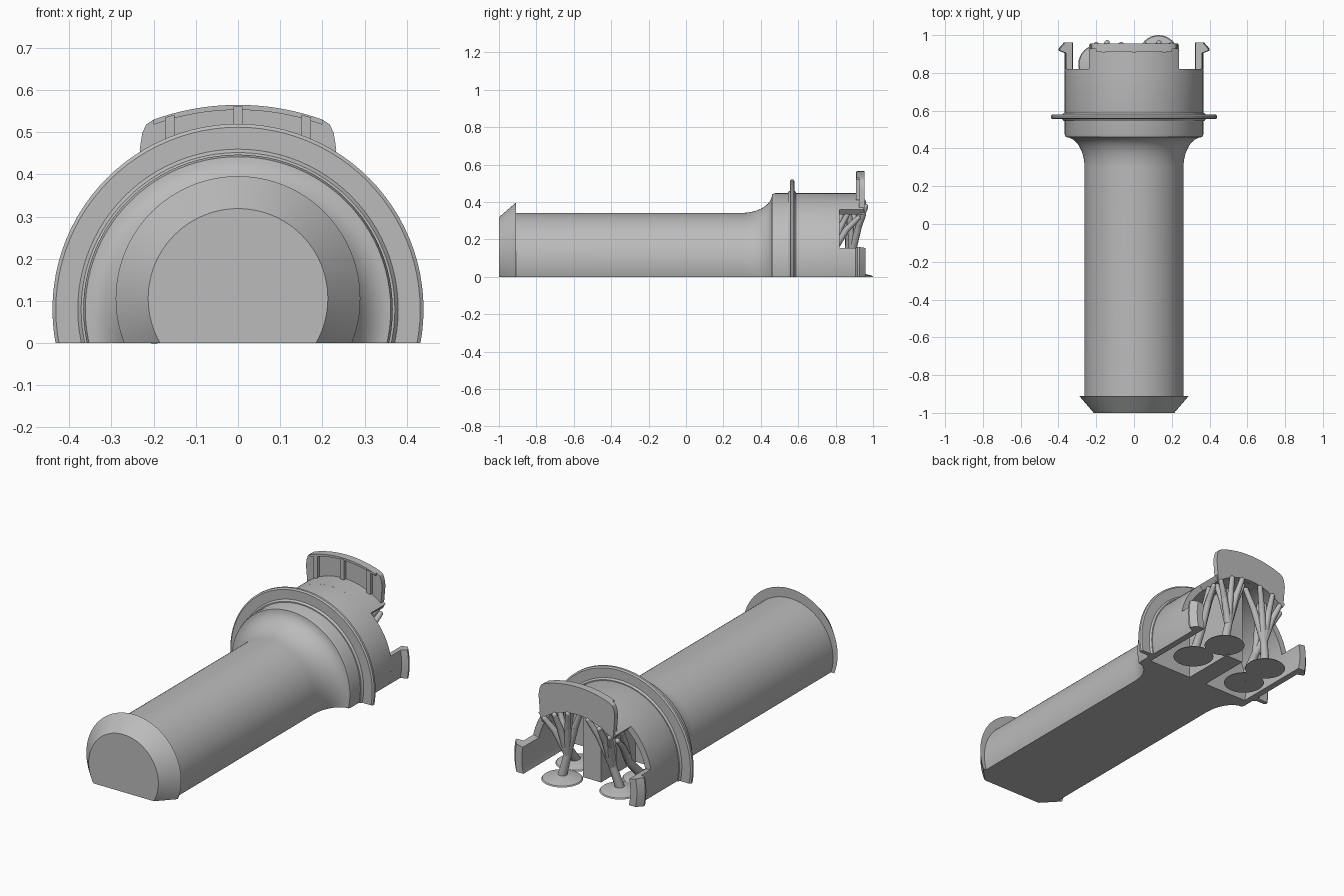
import bpy, bmesh
from math import sin, cos, pi, radians, sqrt
from mathutils import Vector, Matrix

old = bpy.data.objects.get("Cube")
if old:
    bpy.data.objects.remove(old)

grey = bpy.data.materials.new("plain grey")
grey.use_nodes = True
grey.diffuse_color = (0.5, 0.5, 0.5, 1)
grey.node_tree.nodes["Principled BSDF"].inputs["Base Color"].default_value = (0.5, 0.5, 0.5, 1)

AXIS_Z = 0.08
OUTER, INNER = 0.367, 0.332


def finish(bm, name, angle=35):
    bmesh.ops.recalc_face_normals(bm, faces=bm.faces)
    mesh = bpy.data.meshes.new(name)
    bm.to_mesh(mesh)
    bm.free()
    mesh.materials.append(grey)
    ob = bpy.data.objects.new(name, mesh)
    bpy.context.collection.objects.link(ob)
    bpy.ops.object.select_all(action='DESELECT')
    ob.select_set(True)
    bpy.context.view_layer.objects.active = ob
    bpy.ops.object.shade_smooth_by_angle(angle=radians(angle))
    return ob


def cut_flat(bm):
    """Remove everything under the ground plane and cap the cut."""
    cut = bmesh.ops.bisect_plane(bm, geom=bm.verts[:] + bm.edges[:] + bm.faces[:],
                                 plane_co=(0, 0, 0), plane_no=(0, 0, 1), clear_inner=True)
    edges = [e for e in cut["geom_cut"] if isinstance(e, bmesh.types.BMEdge)]
    if edges:
        bmesh.ops.triangle_fill(bm, edges=edges, use_beauty=True)


def revolve(name, profile, start=0, end=360, steps=96, axis_z=AXIS_Z):
    """Turn (radius, y) points about the long axis; degrees from +x."""
    bm = bmesh.new()
    full = end - start == 360
    rings = []
    for i in range(steps if full else steps + 1):
        t = radians(start + (end - start) * i / steps)
        rings.append([bm.verts.new((r * cos(t), y, axis_z + r * sin(t))) for r, y in profile])
    n = len(profile)
    spans = n - 1 if profile[0][0] == 0 else n
    for i in range(steps):
        a, b = rings[i], rings[(i + 1) % len(rings)]
        for j in range(spans):
            k = (j + 1) % n
            bm.faces.new((a[j], a[k], b[k], b[j]))
    if not full:
        bm.faces.new(rings[0])
        bm.faces.new(rings[-1])
    bmesh.ops.remove_doubles(bm, verts=bm.verts, dist=1e-5)
    cut_flat(bm)
    return finish(bm, name)


def extrude_y(name, outline, y0, y1):
    """Extrude an (x, z) outline along y."""
    bm = bmesh.new()
    face = bm.faces.new([bm.verts.new((x, y0, z)) for x, z in outline])
    new = bmesh.ops.extrude_face_region(bm, geom=[face])["geom"]
    bmesh.ops.translate(bm, vec=(0, y1 - y0, 0),
                        verts=[v for v in new if isinstance(v, bmesh.types.BMVert)])
    return finish(bm, name, 25)


# Shaft flaring into the hollow cup
flare = [(0.262 + 0.1 * (1 - cos(u)), 0.3 + 0.16 * sin(u))
         for u in [i * pi / 24 for i in range(13)]]
revolve("shaft_and_cup",
        [(0, -0.92), (0.262, -0.92)] + flare +
        [(OUTER, 0.475), (OUTER, 0.82), (INNER, 0.82), (INNER, 0.52), (0, 0.52)])

# Bevelled end cap, set slightly higher than the shaft
revolve("end_cap", [(0, -1), (0.213, -1), (0.29, -0.91), (0, -0.91)], axis_z=0.106)

# Round flange on the cup
revolve("flange", [(0.35, 0.542), (0.372, 0.545), (0.38, 0.555), (0.432, 0.555), (0.44, 0.561),
                   (0.44, 0.573), (0.432, 0.579), (0.38, 0.579), (0.372, 0.588), (0.35, 0.59)])

# Central web inside the cup
web = 0.055
extrude_y("inner_web", [(-web, 0), (web, 0), (web, 0.41), (-web, 0.41)], 0.51, 0.82)

# Side clips with hooked ends
hook = [(INNER, 0.81), (OUTER, 0.81), (OUTER, 0.905), (0.4, 0.918), (0.4, 0.928),
        (0.372, 0.96), (INNER, 0.96)]
revolve("left_clip", hook, -18, 11.5, 12)
revolve("right_clip", hook, 168.5, 198, 12)

# Top clip: curved tongue with an upright plate and ribs
revolve("top_tongue", [(INNER, 0.81), (OUTER, 0.81), (OUTER, 0.95), (INNER, 0.95)], 49.5, 130.5, 32)


def crest(x):
    return sqrt(0.589 ** 2 - x * x) - 0.024


xs = [0.2 * i / 10 for i in range(-10, 11)]
top = [(x, crest(x)) for x in xs]
under = [(x, AXIS_Z + sqrt(INNER ** 2 - x * x)) for x in reversed(xs)]
side = [(0.218, 0.518), (0.227, 0.498), (0.233, 0.46), (0.222, 0.334)]
extrude_y("top_plate", top + side + under + [(-x, z) for x, z in reversed(side)], 0.926, 0.955)
lip = [(x, z - 0.012) for x, z in reversed(top)]
extrude_y("top_plate_rim", top + lip, 0.912, 0.93)
for i, x in enumerate((-0.162, 0, 0.162)):
    w = 0.011
    extrude_y(f"plate_rib_{i + 1}", [(x - w, 0.41), (x + w, 0.41), (x + w, crest(x + w) - 0.004),
                                     (x - w, crest(x - w) - 0.004)], 0.908, 0.93)


# Branching props standing on round feet
def rod(bm, a, b, r0, r1):
    a, b = Vector(a), Vector(b)
    d = b - a
    m = Matrix.Translation((a + b) / 2) @ d.to_track_quat('Z', 'Y').to_matrix().to_4x4()
    bmesh.ops.create_cone(bm, cap_ends=True, segments=12, radius1=r0, radius2=r1,
                          depth=d.length, matrix=m)
    bmesh.ops.create_uvsphere(bm, u_segments=12, v_segments=6, radius=r1,
                              matrix=Matrix.Translation(b))


def roof(deg, y):
    t = radians(deg)
    return (0.325 * cos(t), y, AXIS_Z + 0.325 * sin(t))


def prop(name, foot, fork, tips):
    bm = bmesh.new()
    x, y = foot
    bmesh.ops.create_cone(bm, cap_ends=True, segments=32, radius1=0.105, radius2=0.1, depth=0.006,
                          matrix=Matrix.Translation((x, y, 0.003)))
    bmesh.ops.create_cone(bm, cap_ends=True, segments=32, radius1=0.1, radius2=0.025, depth=0.02,
                          matrix=Matrix.Translation((x, y, 0.016)))
    rod(bm, (x, y, 0.015), fork, 0.024, 0.021)
    for deg, ty in tips:
        end = Vector(roof(deg, ty))
        knee = Vector(fork).lerp(end, 0.55) + Vector((0, 0, 0.02))
        rod(bm, fork, knee, 0.02, 0.017)
        rod(bm, knee, end, 0.017, 0.014)
    finish(bm, name)


prop("left_back_prop", (0.13, 0.895), (0.1, 0.89, 0.14),
     [(52, 0.95), (66, 0.96), (80, 0.95), (60, 0.87), (88, 0.9)])
prop("left_inner_prop", (0.18, 0.7), (0.19, 0.78, 0.13),
     [(50, 0.86), (46, 0.92), (62, 0.84)])
prop("right_back_prop", (-0.19, 0.845), (-0.16, 0.87, 0.14),
     [(128, 0.95), (116, 0.96), (102, 0.95), (120, 0.87), (95, 0.88)])
prop("right_inner_prop", (-0.2, 0.66), (-0.19, 0.77, 0.13),
     [(130, 0.86), (134, 0.92), (118, 0.84)])
